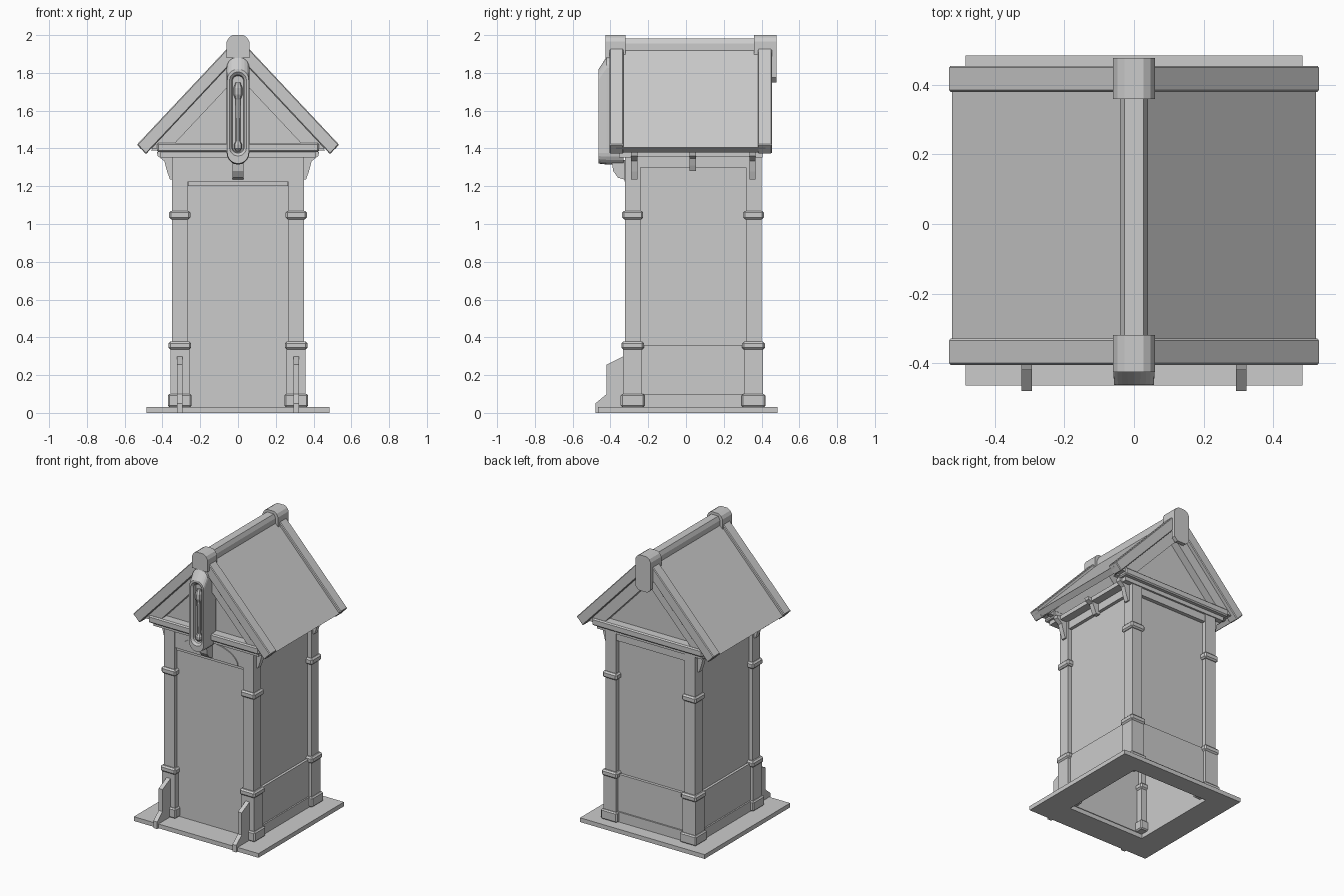
import bpy, bmesh, math

cube = bpy.data.objects.get("Cube")
if cube:
    bpy.data.objects.remove(cube, do_unlink=True)

GREY = (0.6, 0.6, 0.6, 1)
mat = bpy.data.materials.new("stone_grey")
mat.use_nodes = True
mat.diffuse_color = GREY
mat.node_tree.nodes["Principled BSDF"].inputs["Base Color"].default_value = GREY


def finish(name, bm, bevel=0):
    bmesh.ops.recalc_face_normals(bm, faces=bm.faces)
    me = bpy.data.meshes.new(name)
    bm.to_mesh(me)
    bm.free()
    me.materials.append(mat)
    ob = bpy.data.objects.new(name, me)
    bpy.context.collection.objects.link(ob)
    if bevel:
        mod = ob.modifiers.new("Bevel", "BEVEL")
        mod.width = bevel
        mod.segments = 1
    return ob


def loft(name, rings, bevel=0):
    """Skin a list of equal-length 3D rings and close both ends."""
    bm = bmesh.new()
    rows = [[bm.verts.new(p) for p in ring] for ring in rings]
    n = len(rows[0])
    for a, b in zip(rows, rows[1:]):
        for i in range(n):
            j = (i + 1) % n
            bm.faces.new((a[i], a[j], b[j], b[i]))
    bm.faces.new(rows[0])
    bm.faces.new(rows[-1])
    return finish(name, bm, bevel)


def prism_y(name, pts, y0, y1, bevel=0):
    """Extrude an x-z profile along y."""
    return loft(name, [[(x, y, z) for x, z in pts] for y in (y0, y1)], bevel)


def prism_x(name, pts, x0, x1):
    """Extrude a y-z profile along x."""
    return loft(name, [[(x, y, z) for y, z in pts] for x in (x0, x1)])


def box(name, x0, x1, y0, y1, z0, z1, bevel=0):
    return prism_y(name, [(x0, z0), (x1, z0), (x1, z1), (x0, z1)], y0, y1, bevel)


def mirrored(pts):
    """Complete a half profile (x >= 0, ordered) across x = 0."""
    return pts + [(-x, z) for x, z in reversed(pts) if x > 0]


def stadium(w, lo, hi, y, n=10):
    """Upright capsule outline in the x-z plane."""
    arc = [math.pi * i / n for i in range(n + 1)]
    top = [(w * math.cos(a), y, hi - w + w * math.sin(a)) for a in arc]
    low = [(-w * math.cos(a), y, lo + w - w * math.sin(a)) for a in arc]
    return top + low


# Base plate with an open middle
box("base_front", -0.485, 0.485, -0.465, -0.28, 0, 0.03)
box("base_back", -0.485, 0.485, 0.36, 0.485, 0, 0.03)
for s, side in ((1, "left"), (-1, "right")):
    x0, x1 = sorted((s * 0.3, s * 0.485))
    box("base_" + side, x0, x1, -0.28, 0.36, 0, 0.03)

# Corner posts with foot, plinth and collars
CY = 0.0375
for sx, side in ((1, "left"), (-1, "right")):
    for sy, end in ((1, "back"), (-1, "front")):
        def post(part, half, z0, z1, bevel=0):
            cx, cy = sx * 0.308, CY + sy * 0.32
            box(f"{end}_{side}_{part}", cx - half, cx + half,
                cy - half, cy + half, z0, z1, bevel)
        post("foot", 0.063, 0.03, 0.1, 0.008)
        post("plinth", 0.05, 0.1, 0.34)
        post("lower_collar", 0.06, 0.335, 0.378, 0.01)
        post("post", 0.041, 0.37, 1.37)
        post("upper_collar", 0.056, 1.025, 1.07, 0.01)

# Walls, lower panels and top rails
for s, side in ((1, "left"), (-1, "right")):
    def side_slab(part, a, b, z0, z1):
        x0, x1 = sorted((s * a, s * b))
        box(f"{side}_{part}", x0, x1, -0.28, 0.355, z0, z1)
    side_slab("wall", 0.3, 0.32, 0.03, 1.37)
    side_slab("lower_panel", 0.3, 0.338, 0.03, 0.36)
    side_slab("skirting", 0.3, 0.348, 0.03, 0.1)
    side_slab("top_rail", 0.3, 0.343, 1.3, 1.375)
box("back_wall", -0.27, 0.27, 0.345, 0.365, 0.03, 1.37)
box("back_lower_panel", -0.27, 0.27, 0.345, 0.385, 0.03, 0.36)
box("back_skirting", -0.27, 0.27, 0.345, 0.395, 0.03, 0.1)
box("back_top_rail", -0.27, 0.27, 0.345, 0.392, 1.3, 1.375)
box("door", -0.27, 0.27, -0.295, -0.275, 0.03, 1.24)
box("door_head", -0.265, 0.265, -0.305, -0.28, 1.2, 1.225)
box("lintel", -0.27, 0.27, -0.318, -0.275, 1.222, 1.375)
arch = [(0.225 * math.cos(math.pi * i / 16), 1.225 + 0.115 * math.sin(math.pi * i / 16))
        for i in range(17)]
prism_y("door_arch", arch, -0.325, -0.3)

# Eaves beams and curved brackets along the sides
for s, side in ((1, "left"), (-1, "right")):
    x0, x1 = sorted((s * 0.29, s * 0.4))
    box(side + "_eaves_beam", x0, x1, -0.33, 0.405, 1.355, 1.385)
    for y, low, label in ((-0.275, 1.235, "front"), (0.035, 1.28, "middle"),
                          (0.352, 1.235, "back")):
        drop = 1.375 - low
        pts = [(0.33, 1.38), (0.43, 1.38), (0.425, 1.36), (0.39, 1.375 - drop * 0.3),
               (0.375, 1.375 - drop * 0.7), (0.36, low), (0.33, low)]
        prism_y(f"{side}_{label}_bracket", [(s * x, z) for x, z in pts],
                y - 0.017, y + 0.017)

# Front buttress fins
fin = [(-0.3, 0), (-0.48, 0), (-0.48, 0.05), (-0.42, 0.1), (-0.42, 0.255),
       (-0.33, 0.3), (-0.3, 0.3)]
for s, side in ((1, "left"), (-1, "right")):
    prism_x(side + "_fin", fin, s * 0.308 - 0.015, s * 0.308 + 0.015)

# Roof slab, bargeboards, inner rafters and gables
SLOPE = 1.065


def chevron(x_out, z_out, x_in, z_in):
    return mirrored([(0, z_out + x_out * SLOPE), (x_out, z_out), (x_in, z_in),
                     (0, z_in + x_in * SLOPE)])


prism_y("roof", chevron(0.523, 1.405, 0.49, 1.378), -0.37, 0.42)
for s, end in ((-1, "front"), (1, "back")):
    def span(a, b):
        return sorted((0.025 + s * a, 0.025 + s * b))
    prism_y(end + "_bargeboard", chevron(0.535, 1.42, 0.487, 1.37), *span(0.355, 0.43), 0.005)
    prism_y(end + "_rafter", chevron(0.46, 1.4, 0.36, 1.4), *span(0.33, 0.4))
    prism_y(end + "_gable", mirrored([(0, 1.89), (0.46, 1.39)]), *span(0.315, 0.345))
    box(end + "_tie_beam", -0.43, 0.43, *span(0.31, 0.41), 1.38, 1.43, 0.008)
    box(end + "_tie_moulding", -0.41, 0.41, *span(0.31, 0.38), 1.352, 1.382)

# Ridge beam and end caps
prism_y("ridge_beam", mirrored([(0.04, 1.88), (0.04, 1.955), (0.027, 1.982)]), -0.38, 0.43)
cap = mirrored([(0.06, 1.88), (0.06, 1.965), (0.048, 1.987), (0.028, 2.0)])
prism_y("front_ridge_cap", cap, -0.425, -0.32)
prism_y("back_ridge_cap", cap, 0.36, 0.46)
plate = mirrored([(0.035, 1.75), (0.06, 1.775), (0.06, 1.965), (0.048, 1.987), (0.028, 2.0)])
prism_y("back_ridge_plate", plate, 0.45, 0.478)

# Niche on the front gable with a small turned spindle
loft("front_niche", [stadium(0.06, 1.315, 1.885, -0.33), stadium(0.06, 1.315, 1.885, -0.42),
                     stadium(0.057, 1.32, 1.82, -0.463), stadium(0.045, 1.36, 1.805, -0.463),
                     stadium(0.032, 1.375, 1.79, -0.45), stadium(0.03, 1.38, 1.785, -0.425)])
profile = [(0.01, 1.385), (0.022, 1.4), (0.022, 1.42), (0.012, 1.44), (0.014, 1.66),
           (0.024, 1.685), (0.024, 1.72), (0.012, 1.75)]
spindle = loft("niche_spindle", [[(r * math.cos(i * math.pi / 4), -0.435 + r * math.sin(i * math.pi / 4), z)
                                  for i in range(8)] for r, z in profile])
prism_x("niche_bracket", [(-0.3, 1.34), (-0.395, 1.34), (-0.385, 1.28), (-0.36, 1.245),
                          (-0.325, 1.235), (-0.3, 1.235)], -0.03, 0.03)
